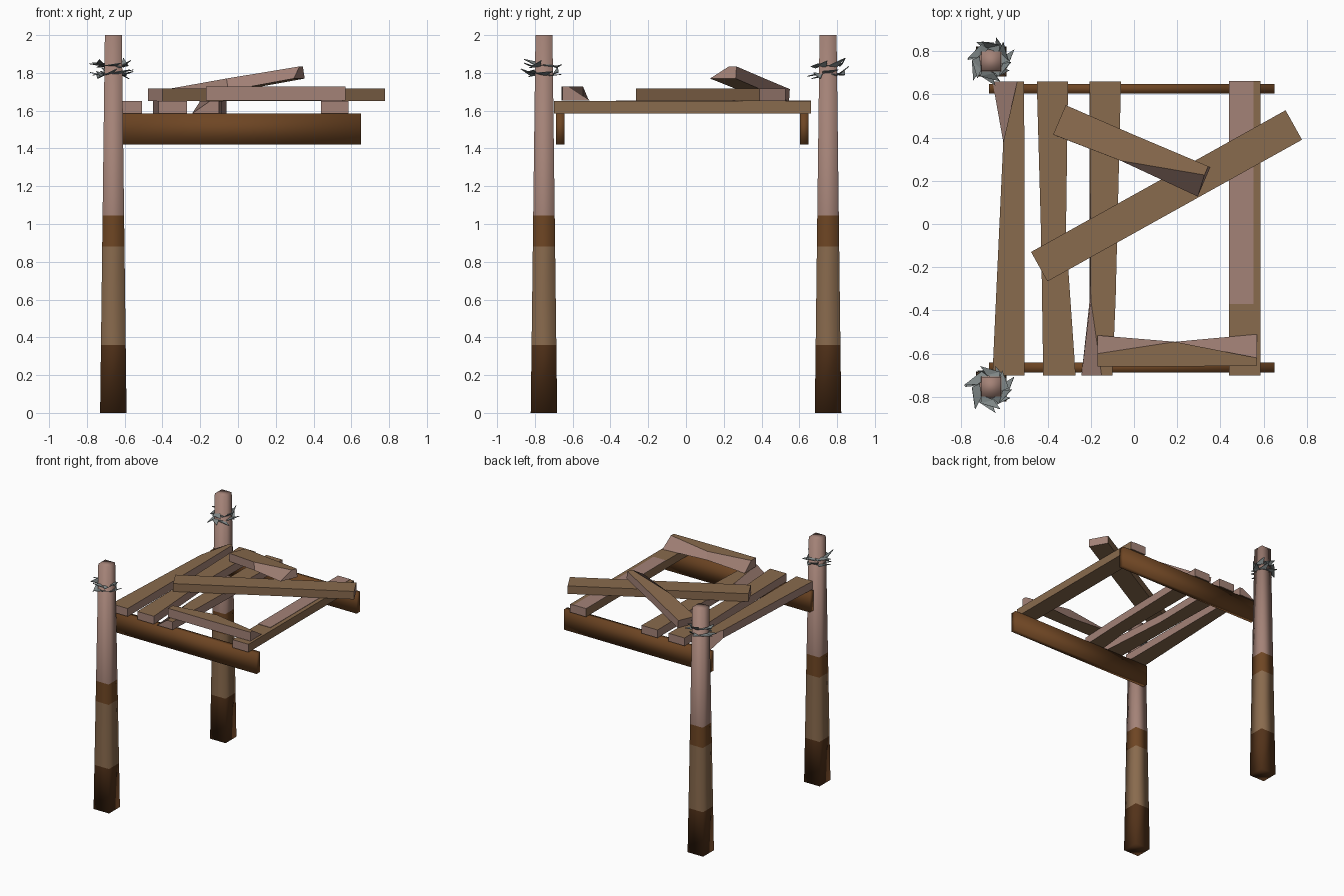
import bpy, math, random
from mathutils import Matrix, Vector

if "Cube" in bpy.data.objects:
    bpy.data.objects.remove(bpy.data.objects["Cube"])

random.seed(4)


def material(name, rgb):
    m = bpy.data.materials.new(name)
    m.diffuse_color = (*rgb, 1)
    m.use_nodes = True
    m.node_tree.nodes["Principled BSDF"].inputs["Base Color"].default_value = m.diffuse_color
    return m


PALE = material("pale bare wood", (0.37, 0.225, 0.185))
LIGHT = material("light brown wood", (0.25, 0.145, 0.075))
BROWN = material("brown wood", (0.155, 0.06, 0.017))
DARK = material("dark damp wood", (0.085, 0.032, 0.01))
STEEL = material("grey steel", (0.22, 0.25, 0.25))


def make(name, verts, faces, mats, index=None, smooth=False):
    me = bpy.data.meshes.new(name)
    me.from_pydata(verts, [], faces)
    for m in mats:
        me.materials.append(m)
    for i, p in enumerate(me.polygons):
        p.material_index = index[i] if index else 0
        p.use_smooth = smooth
    me.update()
    ob = bpy.data.objects.new(name, me)
    bpy.context.collection.objects.link(ob)
    return ob


def loft(rings):
    """Quads joining four-point rings, plus both caps; sides come in ring order."""
    verts = [v for r in rings for v in r]
    faces = []
    for i in range(len(rings) - 1):
        a, b = 4 * i, 4 * i + 4
        faces += [(a + k, a + (k + 1) % 4, b + (k + 1) % 4, b + k) for k in range(4)]
    n = 4 * (len(rings) - 1)
    return verts, faces + [(3, 2, 1, 0), (n, n + 1, n + 2, n + 3)]


def square(x, y, z, h):
    return [(x - h, y - h, z), (x + h, y - h, z), (x + h, y + h, z), (x - h, y + h, z)]


def box(name, x0, x1, y0, y1, z0, z1, mat, smooth=False):
    rings = [[(x0, y0, z), (x1, y0, z), (x1, y1, z), (x0, y1, z)] for z in (z0, z1)]
    return make(name, *loft(rings), [mat], smooth=smooth)


def plank(name, stations, thick, origin, yaw=0, pitch=0, side=PALE):
    """Stations run along local y: (y, bottom left, bottom right, top left, top right)."""
    mat = (Matrix.Translation(origin) @ Matrix.Rotation(math.radians(yaw), 4, 'Z')
           @ Matrix.Rotation(math.radians(pitch), 4, 'X'))
    rings = []
    for t, bl, br, tl, tr in stations:
        pts = [(bl, t, 0), (tl, t, thick), (tr, t, thick), (br, t, 0)]
        rings.append([mat @ Vector(p) for p in pts])
    verts, faces = loft(rings)
    # ring faces: left side, top, right side, underside; then the two cut ends
    index = [1, 0, 1, 0] * (len(stations) - 1) + [2, 2]
    return make(name, [v[:] for v in verts], faces, [LIGHT, side, PALE], index)


# Tapered posts with colour bands by height
bands = [0, 0.36, 0.88, 1.045, 2]
PX, PY = -0.66, 0.752
for label, s in (("front", -1), ("back", 1)):
    rings = [square(PX, s * PY, z, 0.07 - 0.0125 * z) for z in bands]
    index = [b for b in (0, 1, 2, 3) for _ in range(4)] + [0, 3]
    make(label + "_post", *loft(rings), [DARK, LIGHT, BROWN, PALE], index, True)

# Cross beams carried by the posts
box("front_beam", -0.67, 0.65, -0.688, -0.642, 1.42, 1.585, BROWN, True)
box("back_beam", -0.67, 0.65, 0.603, 0.648, 1.42, 1.585, BROWN, True)

# Deck planks, some with chipped corners
deck = (0, 0, 1.585)
plank("deck_plank_1", [(-0.70, -0.655, -0.507, -0.655, -0.507),
                       (0.38, -0.605, -0.507, -0.605, -0.507),
                       (0.66, -0.655, -0.51, -0.54, -0.51)], 0.065, deck)
plank("deck_plank_2", [(-0.70, -0.42, -0.27, -0.42, -0.27),
                       (-0.05, -0.43, -0.315, -0.43, -0.315),
                       (0.66, -0.45, -0.305, -0.45, -0.305)], 0.065, deck)
plank("deck_plank_3", [(-0.70, -0.243, -0.10, -0.15, -0.10),
                       (-0.35, -0.205, -0.085, -0.2, -0.085),
                       (0.66, -0.205, -0.06, -0.205, -0.06)], 0.065, deck)
plank("deck_plank_4", [(-0.70, 0.44, 0.585, 0.44, 0.585),
                       (0.662, 0.44, 0.585, 0.44, 0.585)], 0.065, deck, side=LIGHT)
box("worn_patch", 0.44, 0.552, -0.37, 0.662, 1.648, 1.653, PALE)

# Loose planks lying on the deck
plank("short_loose_plank", [(-0.17, 0.515, 0.66, 0.60, 0.66),
                            (0.19, 0.545, 0.66, 0.545, 0.66),
                            (0.57, 0.51, 0.655, 0.62, 0.655)], 0.072, (0, 0, 1.655), -90)
plank("long_diagonal_plank", [(0, -0.078, 0.078, -0.078, 0.078),
                              (1.348, -0.078, 0.078, -0.078, 0.078)], 0.065,
      (-0.4385, -0.1975, 1.652), -60.9, side=LIGHT)
plank("propped_plank", [(0, -0.074, 0.074, -0.074, 0.074),
                        (0.34, -0.072, 0.062, -0.072, 0.062),
                        (0.727, -0.074, 0.074, -0.074, -0.03)], 0.065,
      (-0.335, 0.4775, 1.65), -113.2, 9.5)

# Jagged steel bands wrapped round the posts
for label, s in (("front", -1), ("back", 1)):
    verts, faces = [], []
    for z, count, turn in ((1.795, 7, 0.2), (1.84, 6, 0.7)):
        for i in range(count):
            a = turn + 2 * math.pi * i / count
            step = 2 * math.pi / count
            n = len(verts)
            reach = random.uniform(0.095, 0.125)
            for ang, r, dz in ((a, 0.052, 0), (a + step * 1.1, 0.06, random.uniform(-0.01, 0.01)),
                               (a + step * 1.25, reach, random.uniform(-0.03, 0.04)),
                               (a + step * 0.3, 0.085, random.uniform(-0.015, 0.015))):
                verts.append((PX - 0.005 + r * math.cos(ang),
                              s * (PY + 0.005) + r * math.sin(ang), z + dz))
            faces += [(n, n + 3, n + 1), (n + 1, n + 3, n + 2)]
    ring = make(label + "_steel_band", verts, faces, [STEEL])
    mod = ring.modifiers.new("thickness", 'SOLIDIFY')
    mod.thickness = 0.004
    mod.offset = 0
